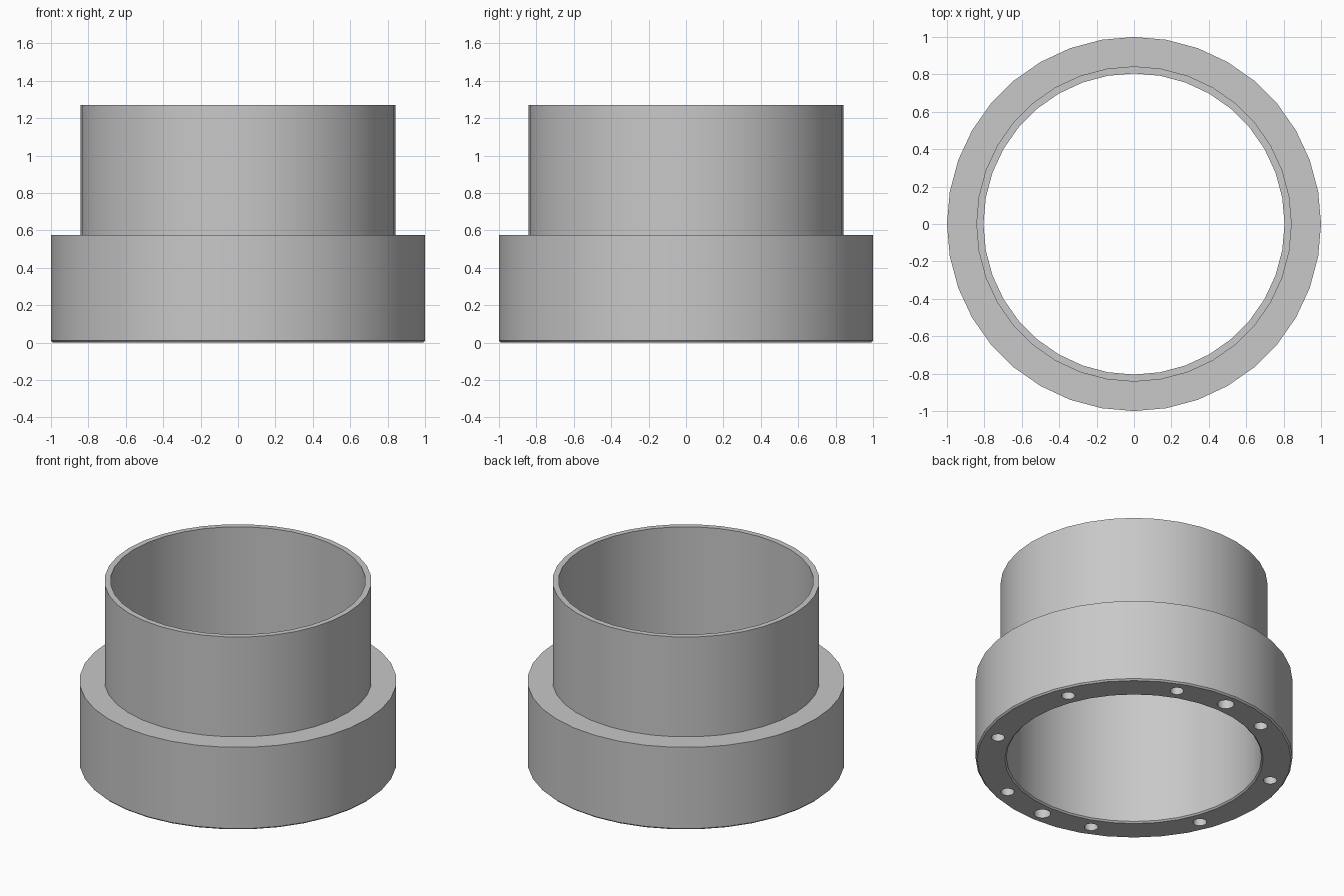
import bpy, bmesh, math

if "Cube" in bpy.data.objects:
    bpy.data.objects.remove(bpy.data.objects["Cube"])

SIDES = 36
metal = bpy.data.materials.new("grey_metal")
metal.diffuse_color = (0.58, 0.58, 0.58, 1)
metal.use_nodes = True
metal.node_tree.nodes["Principled BSDF"].inputs["Base Color"].default_value = metal.diffuse_color


def lathe(name, profile):
    """Closed (radius, z) profile turned around the z axis."""
    bm = bmesh.new()
    rings = []
    for i in range(SIDES):
        a = 2 * math.pi * i / SIDES
        rings.append([bm.verts.new((r * math.cos(a), r * math.sin(a), z)) for r, z in profile])
    n = len(profile)
    for i in range(SIDES):
        p, q = rings[i], rings[(i + 1) % SIDES]
        for j in range(n):
            k = (j + 1) % n
            bm.faces.new((p[j], q[j], q[k], p[k]))
    bmesh.ops.recalc_face_normals(bm, faces=bm.faces)
    mesh = bpy.data.meshes.new(name)
    bm.to_mesh(mesh)
    bm.free()
    ob = bpy.data.objects.new(name, mesh)
    bpy.context.collection.objects.link(ob)
    mesh.materials.append(metal)
    return ob


# Flanged sleeve: wide base, thin neck, small chamfers on the bottom edges
sleeve = lathe("flanged_sleeve", [
    (0.815, 0), (0.99, 0), (1.0, 0.01), (1.0, 0.575),
    (0.843, 0.575), (0.843, 1.27), (0.805, 1.27), (0.805, 0.01)])

# Blind holes in the underside: eight bolt holes and two larger dowel holes
holes = [(22.5 + 45 * i, 0.043) for i in range(8)] + [(90, 0.053), (270, 0.053)]
DEPTH, BOLT_CIRCLE = 0.25, 0.9
bm = bmesh.new()
for deg, radius in holes:
    a = math.radians(deg)
    made = bmesh.ops.create_cone(bm, cap_ends=True, segments=24, radius1=radius,
                                 radius2=radius, depth=2 * DEPTH)
    bmesh.ops.translate(bm, verts=made["verts"],
                        vec=(BOLT_CIRCLE * math.cos(a), BOLT_CIRCLE * math.sin(a), 0))
mesh = bpy.data.meshes.new("hole_cutter")
bm.to_mesh(mesh)
bm.free()
mesh.materials.append(metal)
cutter = bpy.data.objects.new("hole_cutter", mesh)
bpy.context.collection.objects.link(cutter)
cutter.hide_render = True

cut = sleeve.modifiers.new("holes", "BOOLEAN")
cut.operation = "DIFFERENCE"
cut.solver = "EXACT"
cut.object = cutter

bpy.context.view_layer.objects.active = sleeve
sleeve.select_set(True)
bpy.ops.object.modifier_apply(modifier=cut.name)
bpy.data.objects.remove(cutter)

# Smooth walls, sharp rims
bpy.ops.object.shade_smooth_by_angle(angle=math.radians(30))
